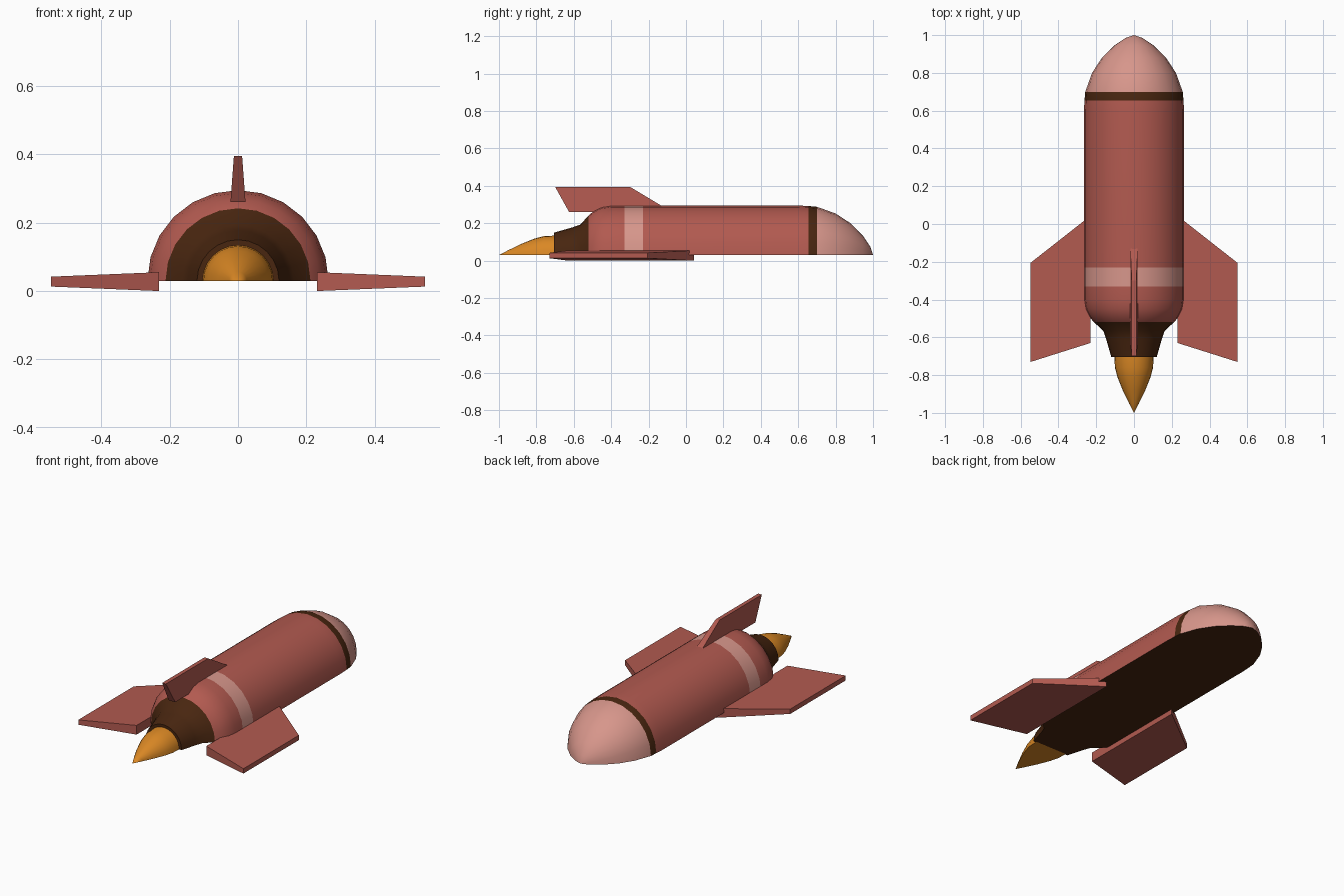
import bpy, bmesh, math

if "Cube" in bpy.data.objects:
    bpy.data.objects.remove(bpy.data.objects["Cube"])

BASE = 0.03    # height of the flat underside
SEG = 12       # sides of the half round


def material(name, rgb):
    m = bpy.data.materials.new(name)
    m.diffuse_color = (*rgb, 1)
    m.use_nodes = True
    m.node_tree.nodes["Principled BSDF"].inputs["Base Color"].default_value = m.diffuse_color
    return m


RED = material("brick red", (0.445, 0.102, 0.08))
PINK = material("pale pink", (0.68, 0.305, 0.258))
BROWN = material("dark brown", (0.065, 0.019, 0.005))
ORANGE = material("flame orange", (0.70, 0.245, 0.018))
PALETTE = [RED, PINK, BROWN, ORANGE]


def finish(name, bm, mats, smooth):
    bmesh.ops.recalc_face_normals(bm, faces=bm.faces)
    me = bpy.data.meshes.new(name)
    bm.to_mesh(me)
    bm.free()
    for m in mats:
        me.materials.append(m)
    ob = bpy.data.objects.new(name, me)
    bpy.context.collection.objects.link(ob)
    if smooth:
        bpy.ops.object.select_all(action='DESELECT')
        ob.select_set(True)
        bpy.context.view_layer.objects.active = ob
        bpy.ops.object.shade_smooth_by_angle(angle=math.radians(35))
    return ob


def half_lathe(name, profile, colour_at, under):
    """Half turn of (y, radius) points about the y axis, closed by a flat underside."""
    bm = bmesh.new()
    rings = []
    for y, r in profile:
        if r == 0:
            rings.append([bm.verts.new((0, y, BASE))] * (SEG + 1))
        else:
            rings.append([bm.verts.new((r * math.cos(math.pi * i / SEG), y,
                                        BASE + r * math.sin(math.pi * i / SEG)))
                          for i in range(SEG + 1)])

    def face(verts, mat):
        verts = list(dict.fromkeys(verts))
        if len(verts) > 2:
            bm.faces.new(verts).material_index = mat

    for k in range(len(rings) - 1):
        a, b = rings[k], rings[k + 1]
        mat = colour_at((profile[k][0] + profile[k + 1][0]) / 2)
        for i in range(SEG):
            face([a[i], a[i + 1], b[i + 1], b[i]], mat)
        if profile[k][0] != profile[k + 1][0]:
            face([a[0], b[0], b[-1], a[-1]], under)
    return finish(name, bm, PALETTE, True)


def hull_colour(y):
    if y > 0.70 or -0.33 < y < -0.23:
        return 1
    if y > 0.655 or y < -0.52:
        return 2
    return 0


# Hull: nose, dark ring, body, pale stripe, rounded shoulder and nozzle
hull = [(1.0, 0), (0.985, 0.045), (0.945, 0.105), (0.88, 0.17), (0.80, 0.222),
        (0.70, 0.258), (0.655, 0.262), (0.60, 0.265), (-0.23, 0.265),
        (-0.33, 0.265), (-0.40, 0.265), (-0.45, 0.257), (-0.49, 0.238),
        (-0.52, 0.212), (-0.565, 0.163), (-0.61, 0.147), (-0.705, 0.12),
        (-0.705, 0.095)]
half_lathe("rocket_hull", hull, hull_colour, 2)

# Exhaust flame
flame = [(-0.70, 0.104), (-0.76, 0.101), (-0.81, 0.088), (-0.88, 0.06),
         (-0.95, 0.026), (-1.0, 0)]
half_lathe("exhaust_flame", flame, lambda y: 3, 3)


def tapered_fin(name, root, tip, root_half, tip_half, place):
    """Slab between a root edge and a tip edge; place(along, out, thick) orients it."""
    bm = bmesh.new()
    sides = []
    for s in (-1, 1):
        pts = [(y, root[0], s * root_half) for y in root[1:]]
        pts += [(y, tip[0], s * tip_half) for y in reversed(tip[1:])]
        sides.append([bm.verts.new(place(*p)) for p in pts])
    for loop in sides:
        bm.faces.new(loop)
    a, b = sides
    for i in range(4):
        j = (i + 1) % 4
        bm.faces.new([a[i], a[j], b[j], b[i]])
    return finish(name, bm, [RED], False)


# Side wings, mirrored left and right
for side, name in ((-1, "left_wing"), (1, "right_wing")):
    tapered_fin(name, (0.231, 0.043, -0.63), (0.547, -0.205, -0.73), 0.0275, 0.0145,
                lambda y, out, t, s=side: (s * out, y, 0.0275 + t))

# Tail fin on top
tapered_fin("tail_fin", (0.26, -0.075, -0.625), (0.395, -0.30, -0.70), 0.022, 0.012,
            lambda y, out, t: (t, y, out))
